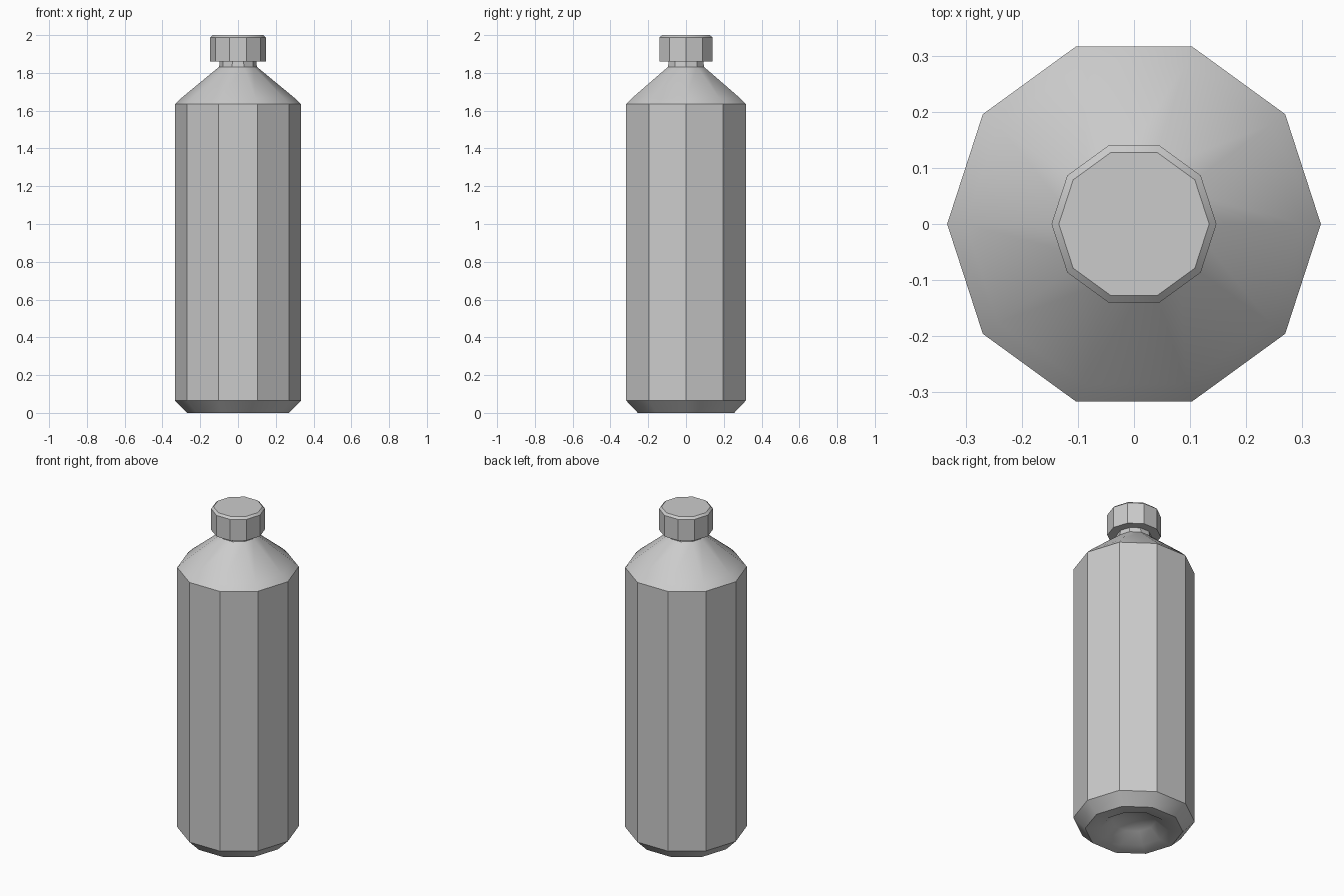
import bpy, bmesh, math

if "Cube" in bpy.data.objects:
    bpy.data.objects.remove(bpy.data.objects["Cube"])

SIDES = 10


def lathe(name, profile):
    """Revolve (radius, z) points into a ten-sided solid; radius 0 makes a pole."""
    bm = bmesh.new()
    rings = []
    for r, z in profile:
        if r == 0:
            rings.append([bm.verts.new((0, 0, z))] * SIDES)
        else:
            rings.append([bm.verts.new((r * math.cos(math.tau * i / SIDES),
                                        r * math.sin(math.tau * i / SIDES), z))
                          for i in range(SIDES)])
    for low, high in zip(rings, rings[1:]):
        for i in range(SIDES):
            j = (i + 1) % SIDES
            corners = list(dict.fromkeys((low[i], low[j], high[j], high[i])))
            bm.faces.new(corners)
    # Close open ends with flat polygons
    for ring, (r, z) in ((rings[0], profile[0]), (rings[-1], profile[-1])):
        if r > 0:
            bm.faces.new(ring)
    bmesh.ops.recalc_face_normals(bm, faces=bm.faces)
    mesh = bpy.data.meshes.new(name)
    bm.to_mesh(mesh)
    bm.free()
    obj = bpy.data.objects.new(name, mesh)
    bpy.context.collection.objects.link(obj)
    bpy.ops.object.select_all(action='DESELECT')
    obj.select_set(True)
    bpy.context.view_layer.objects.active = obj
    bpy.ops.object.shade_smooth_by_angle(angle=math.radians(35))
    return obj


# Bottle: hollowed base, chamfered foot, straight body, shoulder and neck
lathe("bottle_body", [
    (0, 0.08), (0.12, 0.06), (0.185, 0.008), (0.268, 0),
    (0.333, 0.065), (0.333, 1.635), (0.30, 1.667), (0.10, 1.832),
    (0.096, 1.87),
])

# Screw cap with a bevelled top edge
lathe("cap", [(0.147, 1.86), (0.147, 1.988), (0.134, 2.0)])
